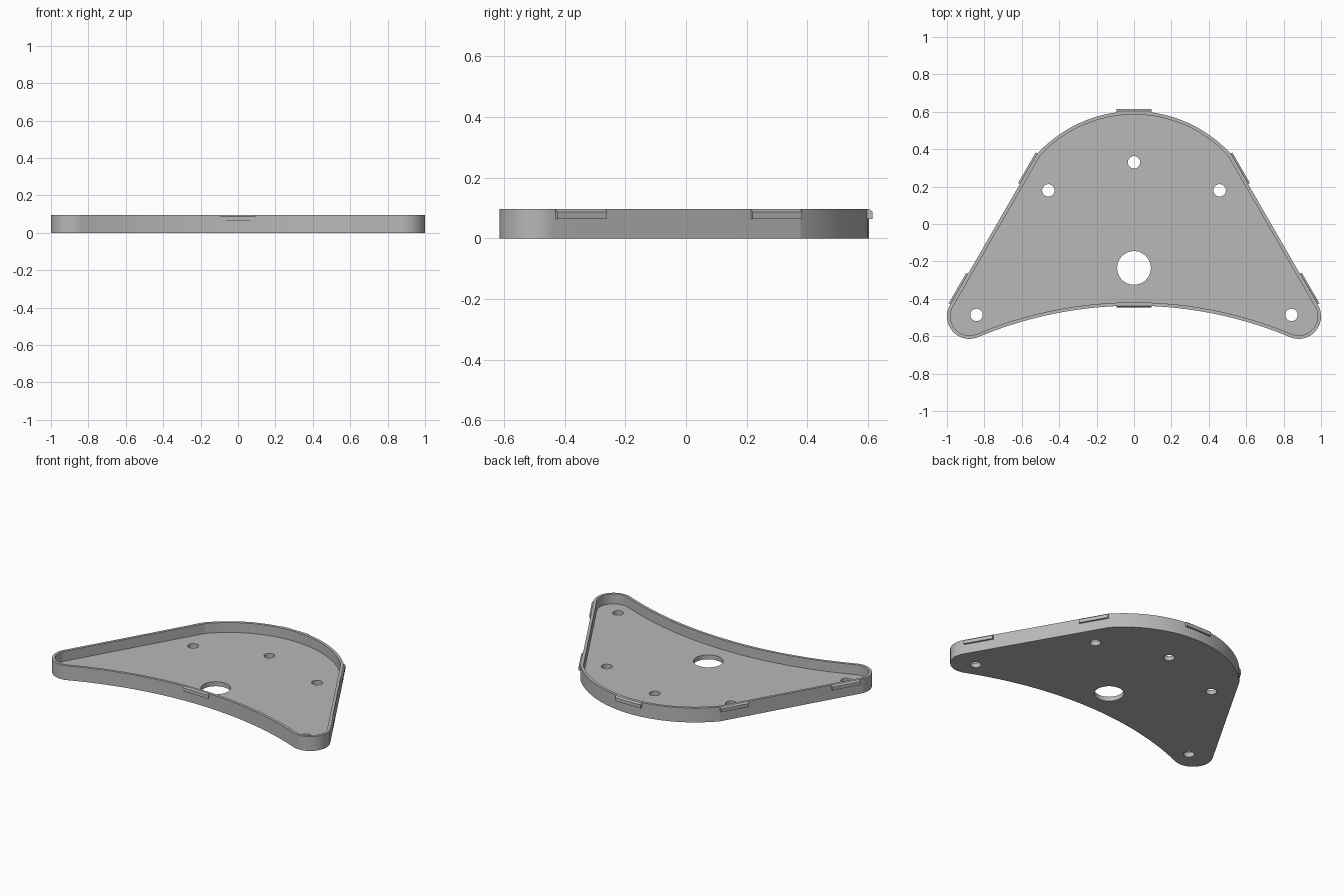
import bpy, bmesh
from math import sin, cos, acos, atan2, radians, hypot, pi
from mathutils import Matrix, Vector

if "Cube" in bpy.data.objects:
    bpy.data.objects.remove(bpy.data.objects["Cube"])

HEIGHT, FLOOR, WALL = 0.096, 0.03, 0.018
CORNER, CORNER_R = Vector((0.88, -0.494)), 0.12
BACK_Y, BACK_R = -0.099, 0.702
FRONT_MID = -0.437
SIDE = radians(30)
NORMAL = Vector((cos(SIDE), sin(SIDE)))

grey = bpy.data.materials.new("plain grey")
grey.use_nodes = True
colour = (0.48, 0.48, 0.48, 1)
grey.diffuse_color = colour
grey.node_tree.nodes["Principled BSDF"].inputs["Base Color"].default_value = colour


def arc(cx, cy, r, start, end, n):
    return [(cx + r * cos(start + (end - start) * i / n),
             cy + r * sin(start + (end - start) * i / n)) for i in range(n + 1)]


def outline(inset):
    """Rounded corners, straight sides, bulging back and hollow front."""
    # Front circle touches both corner circles from outside
    k = CORNER.y - CORNER_R - FRONT_MID
    a, b = -CORNER.y, -FRONT_MID + -CORNER_R
    c = (CORNER.x ** 2 + a * a - b * b) / (2 * (a - b))
    front_r = c + FRONT_MID
    tangent = atan2(CORNER.y + c, CORNER.x)
    r, back_r = CORNER_R - inset, BACK_R - inset
    side_gap = NORMAL.dot(CORNER) + r - NORMAL.y * BACK_Y
    kink = SIDE + acos(side_gap / back_r)
    pts = arc(0, -c, front_r + inset, pi - tangent, tangent, 48)
    pts += arc(*CORNER, r, tangent - pi, SIDE, 28)[1:]
    pts += arc(0, BACK_Y, back_r, kink, pi - kink, 32)
    pts += arc(-CORNER.x, CORNER.y, r, pi - SIDE, 2 * pi - tangent, 28)[:-1]
    return pts


def prism(name, pts, z0, z1, matrix=None):
    bm = bmesh.new()
    face = bm.faces.new([bm.verts.new((x, y, z0)) for x, y in pts])
    new = bmesh.ops.extrude_face_region(bm, geom=[face])["geom"]
    bmesh.ops.translate(bm, vec=(0, 0, z1 - z0),
                        verts=[v for v in new if isinstance(v, bmesh.types.BMVert)])
    bmesh.ops.recalc_face_normals(bm, faces=bm.faces)
    if matrix:
        bm.transform(matrix)
    mesh = bpy.data.meshes.new(name)
    bm.to_mesh(mesh)
    bm.free()
    mesh.materials.append(grey)
    obj = bpy.data.objects.new(name, mesh)
    bpy.context.collection.objects.link(obj)
    return obj


def activate(obj):
    bpy.ops.object.select_all(action="DESELECT")
    obj.select_set(True)
    bpy.context.view_layer.objects.active = obj


# Tray body: solid plate with the pocket and holes cut out
tray = prism("tray", outline(0), 0, HEIGHT)
cutters = [prism("pocket_cutter", outline(WALL), FLOOR, 0.2)]
holes = [(0, -0.235, 0.09), (0, 0.33, 0.033)]
for s in (-1, 1):
    holes += [(s * 0.458, 0.18, 0.033), (s * 0.842, -0.486, 0.033)]
for x, y, r in holes:
    cutters.append(prism("hole_cutter", arc(x, y, r, 0, 2 * pi, 48)[:-1], -0.1, 0.15))

activate(tray)
for cutter in cutters:
    cutter.hide_render = True
    mod = tray.modifiers.new("cut", "BOOLEAN")
    mod.operation, mod.solver, mod.object = "DIFFERENCE", "EXACT", cutter
    bpy.ops.object.modifier_apply(modifier=mod.name)
    bpy.data.objects.remove(cutter)
bpy.ops.object.shade_smooth_by_angle(angle=radians(12))


# Snap ridges: short bars with a sloped top edge on the outer wall
def ridge(name, x, y, angle, out=0.011):
    profile = [(-0.008, 0.064), (out, 0.064), (out, 0.087), (0.001, 0.096), (-0.008, 0.096)]
    stand = Matrix(((1, 0, 0, 0), (0, 0, 1, 0), (0, 1, 0, 0), (0, 0, 0, 1)))
    place = Matrix.Translation((x, y, 0)) @ Matrix.Rotation(angle, 4, "Z")
    bar = prism(name, profile, -0.094, 0.094, place @ stand)
    bm = bmesh.new()
    bm.from_mesh(bar.data)
    bmesh.ops.recalc_face_normals(bm, faces=bm.faces)
    bm.to_mesh(bar.data)
    bm.free()


ridge("back_ridge", 0, BACK_Y + BACK_R, pi / 2)
ridge("front_ridge", 0, FRONT_MID, -pi / 2, 0.009)
edge = CORNER + NORMAL * CORNER_R
for label, s in (("left", 1), ("right", -1)):
    for place, y in (("rear", 0.295), ("fore", -0.348)):
        x = edge.x - (y - edge.y) * NORMAL.y / NORMAL.x
        ridge(f"{label}_{place}_ridge", s * x, y, SIDE if s > 0 else pi - SIDE)
